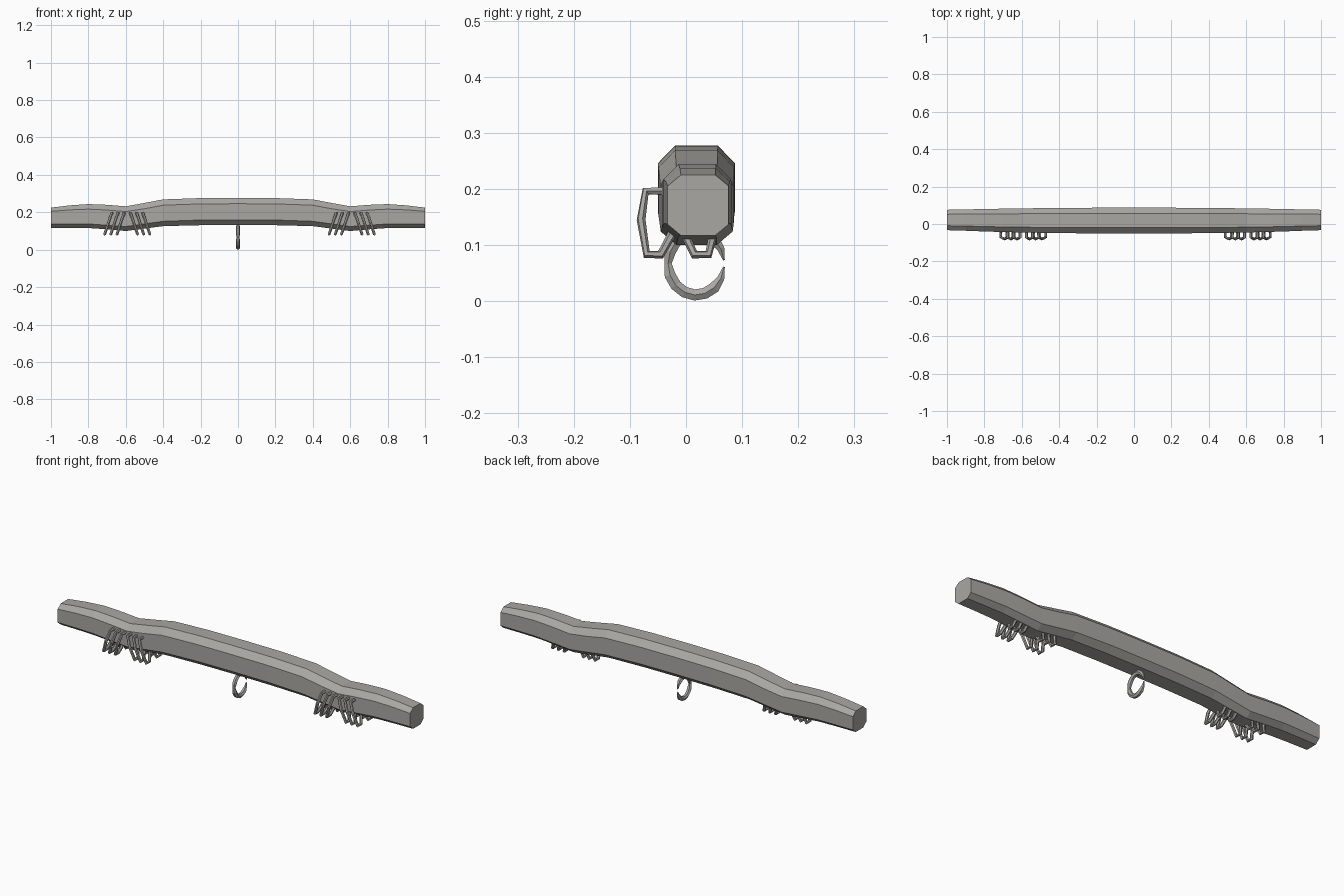
import bpy, bmesh, math

if "Cube" in bpy.data.objects:
    bpy.data.objects.remove(bpy.data.objects["Cube"])

grey = bpy.data.materials.new("worn grey")
grey.diffuse_color = (0.40, 0.39, 0.37, 1)
grey.use_nodes = True
grey.node_tree.nodes["Principled BSDF"].inputs["Base Color"].default_value = grey.diffuse_color


def tube(name, paths, depth, res):
    """Flat-shaded tubes along polylines; each point is (x, y, z, radius factor)."""
    cu = bpy.data.curves.new(name, 'CURVE')
    cu.dimensions = '3D'
    cu.bevel_depth = depth
    cu.bevel_resolution = res
    cu.use_fill_caps = True
    for pts in paths:
        sp = cu.splines.new('POLY')
        sp.points.add(len(pts) - 1)
        for p, (x, y, z, r) in zip(sp.points, pts):
            p.co = (x, y, z, 1)
            p.radius = r
        sp.use_smooth = False
    ob = bpy.data.objects.new(name, cu)
    bpy.context.collection.objects.link(ob)
    bpy.ops.object.select_all(action='DESELECT')
    ob.select_set(True)
    bpy.context.view_layer.objects.active = ob
    bpy.ops.object.convert(target='MESH')
    ob = bpy.context.view_layer.objects.active
    ob.data.materials.clear()
    ob.data.materials.append(grey)
    ob.data.polygons.foreach_set("use_smooth", [False] * len(ob.data.polygons))
    return ob


# Beam: octagonal sections, as x, bottom, lower edge, upper edge, top, front, back
half = [
    (0.0, 0.132, 0.160, 0.246, 0.277, -0.050, 0.087),
    (0.2, 0.131, 0.159, 0.245, 0.276, -0.050, 0.087),
    (0.4, 0.126, 0.152, 0.238, 0.269, -0.049, 0.086),
    (0.5, 0.113, 0.138, 0.219, 0.250, -0.047, 0.085),
    (0.6, 0.100, 0.124, 0.204, 0.232, -0.045, 0.083),
    (0.7, 0.109, 0.131, 0.212, 0.240, -0.043, 0.082),
    (0.8, 0.116, 0.138, 0.217, 0.244, -0.040, 0.080),
    (0.9, 0.117, 0.138, 0.213, 0.237, -0.036, 0.078),
    (1.0, 0.117, 0.137, 0.205, 0.225, -0.033, 0.076),
]
sections = [(-s[0],) + s[1:] for s in half[:0:-1]] + half
bm = bmesh.new()
rings = []
for x, b, lo, up, t, f, k in sections:
    c = (k - f) * 0.22
    prof = [(f + c, b), (k - c, b), (k, lo), (k, up),
            (k - c, t), (f + c, t), (f, up), (f, lo)]
    rings.append([bm.verts.new((x, y, z)) for y, z in prof])
for r0, r1 in zip(rings, rings[1:]):
    for i in range(8):
        j = (i + 1) % 8
        bm.faces.new((r0[i], r0[j], r1[j], r1[i]))
bm.faces.new(rings[0])
bm.faces.new(rings[-1])
bmesh.ops.recalc_face_normals(bm, faces=bm.faces)
me = bpy.data.meshes.new("beam")
bm.to_mesh(me)
bm.free()
me.materials.append(grey)
bpy.context.collection.objects.link(bpy.data.objects.new("beam", me))

# Bindings: slanted wire staples on the front and small ones underneath
front = [(-0.035, 0.196), (-0.072, 0.196), (-0.080, 0.145),
         (-0.070, 0.083), (-0.045, 0.083), (-0.022, 0.125)]
under = [(-0.005, 0.125), (0.015, 0.083), (0.040, 0.083), (0.050, 0.125)]
for side, shift in (("left", 0.0), ("right", 1.2)):
    for part, x0, slope in (("outer", -0.713, 0.34), ("inner", -0.545, -0.34)):
        paths = []
        for i in range(3):
            x = x0 + shift + i * 0.033 + (0.0 if slope > 0 else 0.008)
            for path in (front, under):
                paths.append([(x + slope * (z - 0.083), y, z, 1) for y, z in path])
        tube(f"{side}_{part}_binding", paths, 0.008, 1)

# Hanging ring: open at the back with pointed ends, pinched at the front
pts = []
for i in range(17):
    a = math.radians(-6 - i * 348 / 16)
    r = 0.15 if i in (0, 16) else 0.65 if i in (1, 8, 15) else 1.0
    pts.append((0, 0.018 + 0.050 * math.cos(a), 0.067 + 0.056 * math.sin(a), r))
tube("hanging_ring", [pts], 0.0115, 1)
